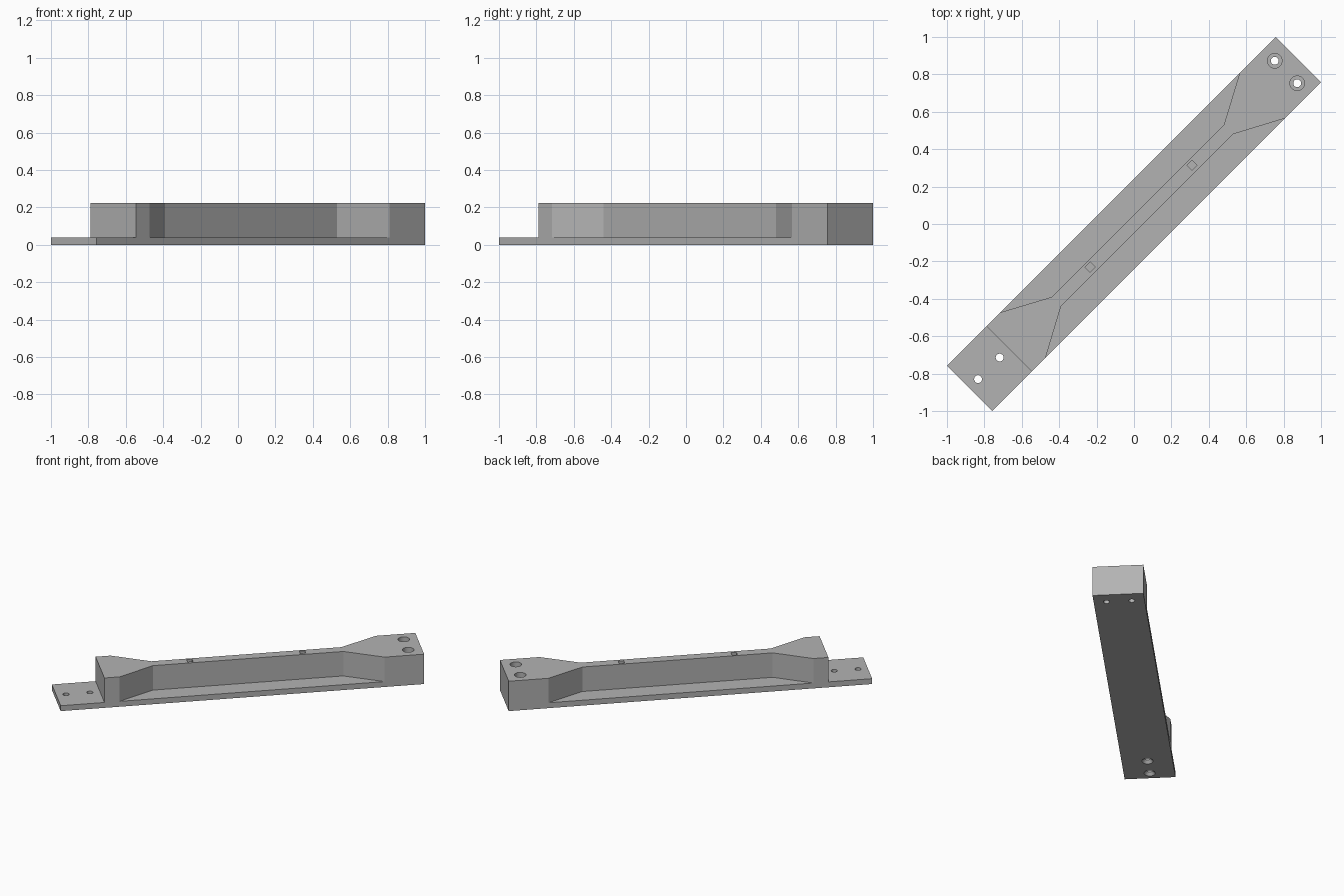
import bpy, bmesh, math
from mathutils import Matrix

cube = bpy.data.objects.get("Cube")
if cube:
    bpy.data.objects.remove(cube, do_unlink=True)

HALF_L, HALF_W, TOP, PLATE = 1.243, 0.172, 0.222, 0.04

grey = bpy.data.materials.new("plain grey")
grey.use_nodes = True
GREY = (0.45, 0.45, 0.45, 1)
grey.diffuse_color = GREY
grey.node_tree.nodes["Principled BSDF"].inputs["Base Color"].default_value = GREY


def make_object(name, bm):
    bmesh.ops.recalc_face_normals(bm, faces=bm.faces)
    mesh = bpy.data.meshes.new(name)
    bm.to_mesh(mesh)
    bm.free()
    mesh.materials.append(grey)
    obj = bpy.data.objects.new(name, mesh)
    bpy.context.collection.objects.link(obj)
    return obj


def prism(name, outline, z0, z1):
    """Extrude a flat outline upward from z0 to z1."""
    bm = bmesh.new()
    face = bm.faces.new([bm.verts.new((x, y, z0)) for x, y in outline])
    new = bmesh.ops.extrude_face_region(bm, geom=[face])["geom"]
    top = [v for v in new if isinstance(v, bmesh.types.BMVert)]
    bmesh.ops.translate(bm, verts=top, vec=(0, 0, z1 - z0))
    return make_object(name, bm)


def box(name, x0, x1, y0, y1, z0, z1):
    return prism(name, [(x0, y0), (x1, y0), (x1, y1), (x0, y1)], z0, z1)


def drill(name, x, y, r0, r1, z0, z1):
    """Round cutter, tapered when the radii differ."""
    bm = bmesh.new()
    bmesh.ops.create_cone(bm, cap_ends=True, segments=32, radius1=r0, radius2=r1,
                          depth=z1 - z0,
                          matrix=Matrix.Translation((x, y, (z0 + z1) / 2)))
    return make_object(name, bm)


# Solid bar, laid along x and turned diagonally at the end
bar = box("bracket_bar", -HALF_L, HALF_L, -HALF_W, HALF_W, 0, TOP)

# Thin mounting tongue at the low end
cutters = [box("tongue_cutter", -1.4, -0.944, -0.3, 0.3, PLATE, 0.4)]

# Side pockets leaving a narrow web between flared ends
for side in (1, -1):
    pocket = [(-0.841, 0.3), (-0.841, HALF_W), (-0.587, 0.035),
              (0.714, 0.035), (0.972, HALF_W), (0.972, 0.3)]
    cutters.append(prism("pocket_cutter", [(x, side * y) for x, y in pocket], PLATE, 0.4))
    # Counterbored bolt holes in the tall end
    y = side * 0.085
    cutters.append(drill("bolt_cutter", 1.149, y, 0.021, 0.021, -0.1, 0.15))
    cutters.append(drill("counterbore_cutter", 1.149, y, 0.039, 0.039, 0.11, 0.4))

# Countersunk screw holes in the tongue
for x in (-1.013, -1.176):
    cutters.append(drill("screw_cutter", x, 0.003, 0.021, 0.021, -0.1, 0.1))
    cutters.append(drill("countersink_cutter", x, 0.003, 0.046, 0.018, -0.01, 0.025))

# Square sockets in the top of the web
for x in (-0.329, 0.442):
    cutters.append(box("socket_cutter", x - 0.019, x + 0.019, -0.016, 0.022, 0.12, 0.4))

for cutter in cutters:
    cutter.hide_render = True
    mod = bar.modifiers.new(cutter.name, 'BOOLEAN')
    mod.operation = 'DIFFERENCE'
    mod.solver = 'EXACT'
    mod.object = cutter

# Bake the cuts, then discard the cutters
bpy.context.view_layer.update()
graph = bpy.context.evaluated_depsgraph_get()
baked = bpy.data.meshes.new_from_object(bar.evaluated_get(graph))
bar.modifiers.clear()
bar.data = baked
baked.materials.clear()
baked.materials.append(grey)
for poly in baked.polygons:
    poly.material_index = 0
for cutter in cutters:
    bpy.data.objects.remove(cutter, do_unlink=True)

# Turn diagonal, and smooth only the hole walls
baked.transform(Matrix.Rotation(math.radians(45), 4, 'Z'))
bpy.ops.object.select_all(action='DESELECT')
bar.select_set(True)
bpy.context.view_layer.objects.active = bar
bpy.ops.object.shade_smooth_by_angle(angle=math.radians(20))
